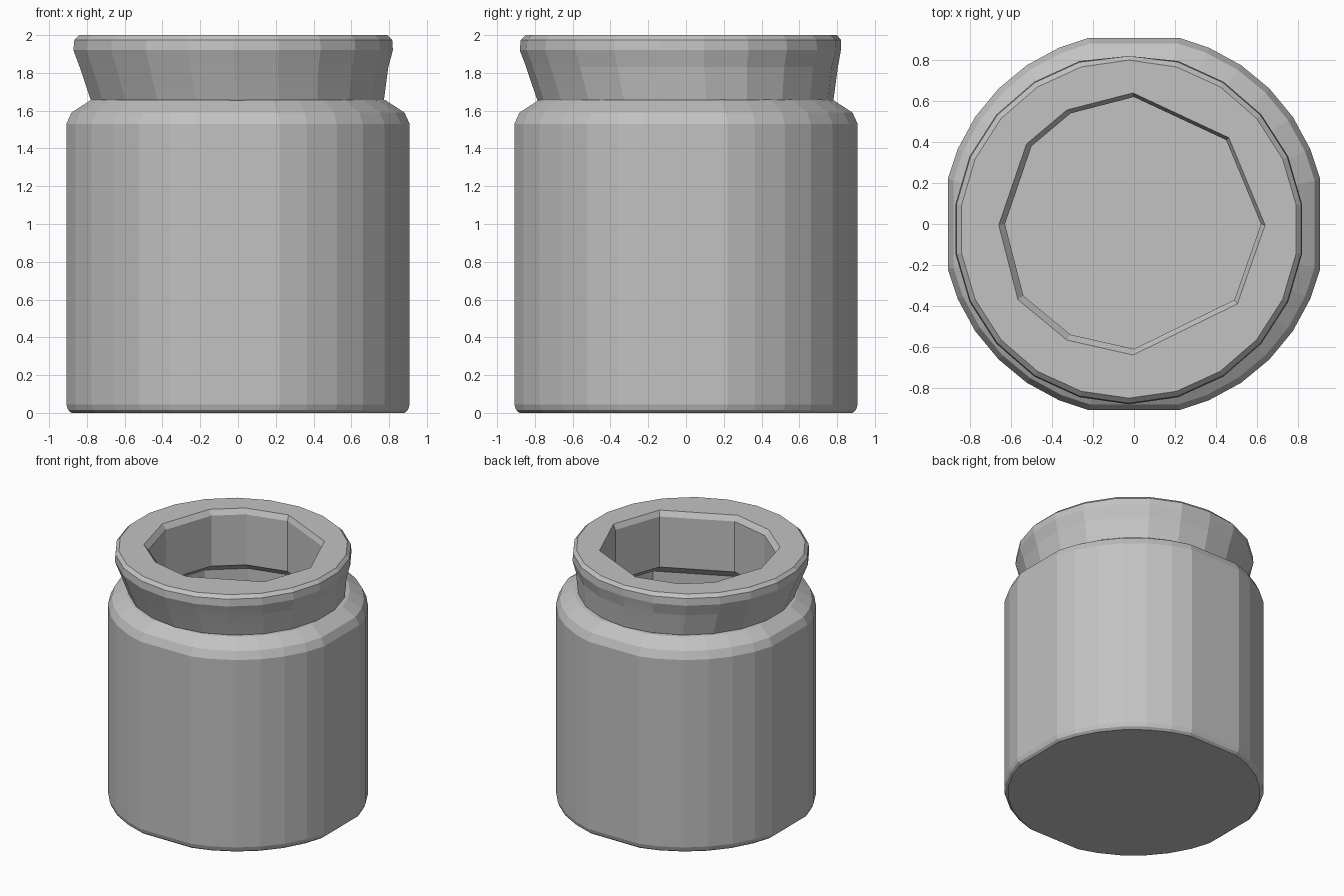
import bpy, bmesh
from math import radians, cos, sin

cube = bpy.data.objects.get("Cube")
if cube:
    bpy.data.objects.remove(cube)

grey = bpy.data.materials.new("plain_grey")
grey.use_nodes = True
grey.diffuse_color = (0.54, 0.54, 0.54, 1)
grey.node_tree.nodes["Principled BSDF"].inputs["Base Color"].default_value = grey.diffuse_color


def solid(name, rings):
    """Closed solid skinned through rings of equal point count, bottom to top."""
    bm = bmesh.new()
    loops = [[bm.verts.new(p) for p in ring] for ring in rings]
    n = len(loops[0])
    for a, b in zip(loops, loops[1:]):
        for i in range(n):
            j = (i + 1) % n
            bm.faces.new((a[i], a[j], b[j], b[i]))
    bm.faces.new(loops[0][::-1])
    bm.faces.new(loops[-1])
    bmesh.ops.recalc_face_normals(bm, faces=bm.faces)
    mesh = bpy.data.meshes.new(name)
    bm.to_mesh(mesh)
    bm.free()
    mesh.materials.append(grey)
    obj = bpy.data.objects.new(name, mesh)
    bpy.context.collection.objects.link(obj)
    return obj


def scaled(outline, s, z, dx=0.0):
    return [(x * s + dx, y * s + dx, z) for x, y in outline]


# Jar body: faceted round with four wider flats
quarter = [13.6, 23, 34, 45, 56, 67, 76.4]
angles = [radians(q + 90 * k) for k in range(4) for q in quarter]
body_outline = [(max(-0.91, min(0.91, 0.935 * cos(a))),
                 max(-0.91, min(0.91, 0.935 * sin(a)))) for a in angles]
body_profile = [(0.97, 0), (0.99, 0.015), (1, 0.045), (1, 1.53),
                (0.97, 1.59), (0.86, 1.655), (0.8, 1.66)]
body = solid("jar_body", [scaled(body_outline, s, z) for s, z in body_profile])

# Flared neck, slightly off centre, trimmed flat on the +x and +y sides
neck_profile = [(0.76, 1.62), (0.785, 1.66), (0.825, 1.83), (0.855, 1.92),
                (0.85, 1.975), (0.825, 2.0)]
sides = 22
neck_rings = []
for r, z in neck_profile:
    shift = -0.025 * min(1, max(0, (z - 1.62) / 0.25))
    ring = []
    for i in range(sides):
        a = radians(360 * (i + 0.5) / sides)
        ring.append((min(0.82, r * cos(a) + shift), min(0.82, r * sin(a) + shift), z))
    neck_rings.append(ring)
neck = solid("jar_neck", neck_rings)

# Irregular polygon mouth opening into a wider cavity
mouth = [(0.62, 0), (0.45, 0.41), (0, 0.62), (-0.31, 0.54), (-0.5, 0.38),
         (-0.63, 0), (-0.54, -0.35), (-0.31, -0.54), (0, -0.61), (0.49, -0.37)]
cutter = solid("cavity_cutter", [
    scaled(mouth, 1.25, 0.12), scaled(mouth, 1.25, 1.46), scaled(mouth, 1, 1.56),
    scaled(mouth, 1, 1.96), scaled(mouth, 1.04, 2.0, -0.005), scaled(mouth, 1.04, 2.1, -0.005)])
cutter.hide_render = True

for obj in (body, neck):
    mod = obj.modifiers.new("hollow", "BOOLEAN")
    mod.operation = "DIFFERENCE"
    mod.solver = "EXACT"
    mod.object = cutter
    bpy.context.view_layer.objects.active = obj
    bpy.ops.object.modifier_apply(modifier=mod.name)
bpy.data.objects.remove(cutter)

# Soften only the slight facets
bpy.ops.object.select_all(action="DESELECT")
for obj in (body, neck):
    obj.select_set(True)
bpy.ops.object.shade_smooth_by_angle(angle=radians(5))
